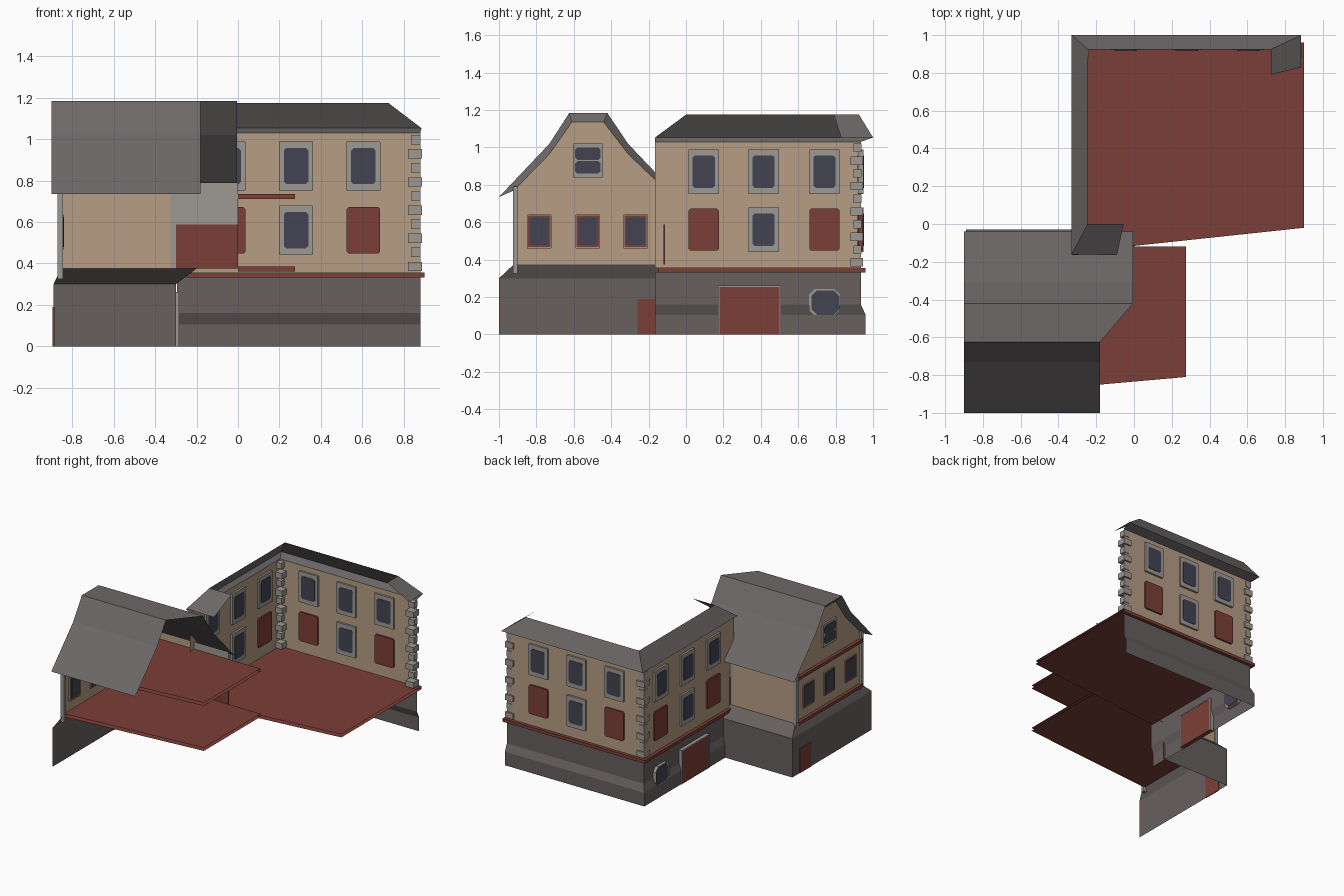
import bpy, bmesh

if "Cube" in bpy.data.objects:
    bpy.data.objects.remove(bpy.data.objects["Cube"])

def mat(name, r, g, b):
    lin = lambda c: ((c / 255 + 0.055) / 1.055) ** 2.4
    m = bpy.data.materials.new(name)
    m.diffuse_color = (lin(r), lin(g), lin(b), 1)
    m.use_nodes = True
    m.node_tree.nodes["Principled BSDF"].inputs["Base Color"].default_value = m.diffuse_color
    return m

PLASTER = mat("tan plaster", 182, 157, 132)
RED = mat("dark red paint", 124, 63, 55)
ROOF = mat("roof slate", 109, 104, 104)
STONE = mat("base stone", 103, 96, 95)
TRIM = mat("light grey trim", 158, 153, 148)
GLASS = mat("dark glass", 67, 68, 82)

def mesh(name, m, verts, faces):
    me = bpy.data.meshes.new(name)
    me.from_pydata(verts, [], faces)
    me.materials.append(m)
    ob = bpy.data.objects.new(name, me)
    bpy.context.collection.objects.link(ob)
    return ob

def loft(name, m, rows):
    """Open sheet through rows of points with equal counts."""
    n = len(rows[0])
    faces = [(r * n + i, r * n + i + 1, (r + 1) * n + i + 1, (r + 1) * n + i)
             for r in range(len(rows) - 1) for i in range(n - 1)]
    return mesh(name, m, [p for row in rows for p in row], faces)

def row(z, *pts):
    return [(x, y, z) for x, y in pts]

def corner(z, x0, y0, ys, xe):
    """L-shaped row: along the west side, round the corner, along the north side."""
    return row(z, (x0, ys), (x0, y0), (xe, y0))

def boxes(name, m, specs):
    bm = bmesh.new()
    for x0, x1, y0, y1, z0, z1 in specs:
        vs = bmesh.ops.create_cube(bm, size=1)["verts"]
        for v in vs:
            v.co = ((x0 + x1) / 2 + v.co.x * (x1 - x0),
                    (y0 + y1) / 2 + v.co.y * (y1 - y0),
                    (z0 + z1) / 2 + v.co.z * (z1 - z0))
    me = bpy.data.meshes.new(name)
    bm.to_mesh(me)
    bm.free()
    me.materials.append(m)
    ob = bpy.data.objects.new(name, me)
    bpy.context.collection.objects.link(ob)

def panel(name, m, axis, pos, u, z, w, h, d, c=0.008):
    """Plate with cut corners, on a wall of constant x or y, showing both sides."""
    a, b = w / 2, h / 2
    o = [(-a + c, -b), (a - c, -b), (a, -b + c), (a, b - c),
         (a - c, b), (-a + c, b), (-a, b - c), (-a, -b + c)]
    vs = []
    for s in (-d, d):
        for p, q in o:
            vs.append((pos + s, u + p, z + q) if axis == 'x' else (u + p, pos + s, z + q))
    faces = [tuple(range(7, -1, -1)), tuple(range(8, 16))]
    faces += [(i, (i + 1) % 8, (i + 1) % 8 + 8, i + 8) for i in range(8)]
    mesh(name, m, vs, faces)

def window(axis, pos, u, z):
    panel("window_frame", TRIM, axis, pos, u, z, 0.165, 0.24, 0.015, 0.004)
    panel("window_glass", GLASS, axis, pos, u, z, 0.118, 0.175, 0.018, 0.012)

def slab(name, pts, z0, z1, north_from):
    """Hollow floor: top, bottom and outer edge bands (points SE, SW, NW, NE)."""
    v = row(z0, *pts) + row(z1, *pts)
    y = pts[3][1]
    v += [(north_from, y, z0), (north_from, y, z1)]
    mesh(name, RED, v, [(3, 2, 1, 0), (4, 5, 6, 7), (1, 2, 6, 5), (8, 3, 7, 9)])

# ---- main house: two outer walls in an L ----
WX, NY, S, E = -0.295, 0.935, -0.165, 0.88
loft("main_base", STONE, [corner(0, -0.315, 0.96, S, E), corner(0.105, -0.315, 0.96, S, E),
                          corner(0.16, WX, NY, S, E), corner(0.335, WX, NY, S, E)])
loft("main_wall", PLASTER, [corner(0.355, WX, NY, S, E), corner(1.03, WX, NY, S, E)])
slab("main_floor", [(0.9, -0.02), (-0.32, -0.15), (-0.32, 0.96), (0.9, 0.96)], 0.332, 0.356, -0.32)

# main roof with short hip returns at both ends, and its soffit
eave = row(1.053, (-0.09, -0.165), (-0.33, -0.16), (-0.33, 1.0), (0.885, 1.0), (0.885, 0.83))
ridge = row(1.175, (-0.055, 0), (-0.245, 0), (-0.245, 0.925), (0.725, 0.925), (0.725, 0.79))
loft("main_roof", ROOF, [eave, ridge])
loft("main_soffit", ROOF, [corner(1.03, WX, NY, S, E), corner(1.053, -0.33, 1.0, S, 0.885)])

# main windows and closed shutters
for axis, pos, us in (('x', WX, (0.095, 0.415, 0.74)), ('y', NY, (-0.045, 0.28, 0.605))):
    for i, u in enumerate(us):
        window(axis, pos, u, 0.87)
        if i == 1:
            window(axis, pos, u, 0.56)
        else:
            panel("shutter", RED, axis, pos, u, 0.56, 0.162, 0.225, 0.012, 0.01)

# corner stones, alternating wide and narrow
stones = []
for i in range(10):
    z, k = 0.363 + i * 0.068, 0.0 if i % 2 == 0 else 0.015
    stones.append((WX - 0.012 + k / 2, WX + 0.055 - k, 0.88 + k, 0.947 - k / 2, z, z + 0.045))
    stones.append((0.82 + k, 0.887 - k / 2, 0.88 + k, 0.947 - k / 2, z, z + 0.045))
boxes("corner_stones", TRIM, stones)

# main door and cellar window in the base
boxes("main_door_frame", TRIM, [(-0.322, -0.285, 0.172, 0.18, 0, 0.262),
                                (-0.322, -0.285, 0.5, 0.508, 0, 0.262),
                                (-0.322, -0.285, 0.18, 0.5, 0.255, 0.262)])
boxes("main_door", RED, [(-0.319, -0.287, 0.18, 0.5, 0, 0.255)])
panel("cellar_window_frame", TRIM, 'x', -0.303, 0.74, 0.17, 0.165, 0.145, 0.014, 0.03)
panel("cellar_window_glass", GLASS, 'x', -0.303, 0.745, 0.17, 0.15, 0.13, 0.018, 0.03)

# ---- gabled house ----
GX, GN, GS = -0.855, -0.115, -0.92
low = ((-0.89, -1.0), (-0.89, -0.03), (-0.3, -0.03))
loft("gable_base", STONE, [row(0, *low), row(0.3, *low),
                           row(0.375, (GX, GS), (GX, GN), (-0.2, GN))])
inner = [(GS, 0.77), (-0.73, 0.965), (-0.61, 1.135), (-0.44, 1.135), (-0.31, 0.965), (GN, 0.78)]
outer = [(-1.0, 0.735), (-0.73, 1.02), (-0.625, 1.183), (-0.42, 1.183), (-0.31, 1.02), (-0.04, 0.735)]
face = [(GX, y, z) for y, z in [(GN, 0.375), (GS, 0.375)] + inner]
mesh("gable_wall", PLASTER, face, [tuple(range(len(face)))])
loft("gable_side_wall", PLASTER, [row(0.375, (GX, GN), (-0.325, GN)), row(0.79, (GX, GN), (-0.325, GN))])
loft("inner_wall", TRIM, [row(0.375, (-0.325, GN), (0, GN)), row(0.79, (-0.325, GN), (0, GN))])
boxes("inner_door", RED, [(-0.3, 0, GN - 0.004, GN + 0.004, 0.375, 0.587)])

# gable roof, cut back towards the front, with a verge board
ends = [-0.18, -0.18, -0.18, -0.005, -0.005, -0.005]
loft("gable_roof", ROOF, [[(-0.9, y, z) for y, z in outer],
                          [(x, y, z) for x, (y, z) in zip(ends, outer)]])
loft("gable_verge", ROOF, [[(-0.9, y, z) for y, z in outer], [(GX, y, z) for y, z in inner]])

# floors and corner posts
plan = [(0.275, -0.81), (-0.88, -0.912), (-0.88, -0.118), (0.275, -0.118)]
slab("gable_lower_floor", plan, 0.362, 0.386, 0)
slab("gable_upper_floor", plan, 0.711, 0.735, 0)
boxes("gable_posts", TRIM, [(-0.872, -0.845, -0.925, -0.9, 0.325, 0.79),
                            (-0.872, -0.845, -0.135, -0.108, 0.345, 0.79)])

# gable windows
for u in (-0.785, -0.525, -0.27):
    panel("gable_window_frame", TRIM, 'x', GX, u, 0.55, 0.132, 0.18, 0.01, 0.003)
    panel("gable_window_border", RED, 'x', GX, u, 0.552, 0.12, 0.168, 0.013, 0.003)
    panel("gable_window_glass", GLASS, 'x', GX, u, 0.552, 0.1, 0.145, 0.016, 0.006)
panel("attic_window_frame", TRIM, 'x', GX, -0.525, 0.93, 0.16, 0.18, 0.013, 0.003)
for z in (0.893, 0.967):
    panel("attic_window_pane", GLASS, 'x', GX, -0.525, z, 0.135, 0.067, 0.016, 0.012)

# small door in the gable base
boxes("side_door", RED, [(-0.894, -0.886, -0.26, -0.12, 0, 0.19)])
